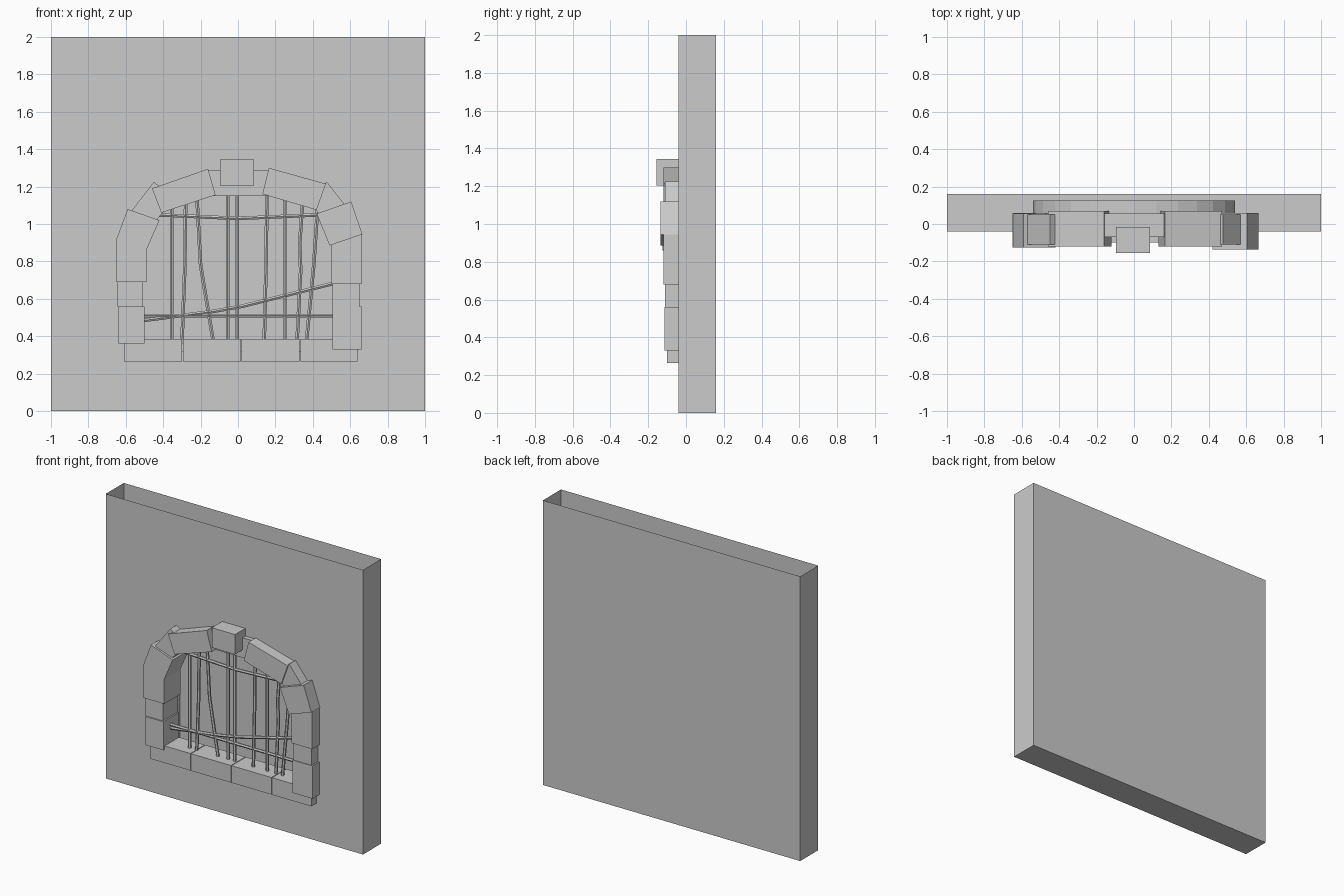
import bpy, bmesh, math
from mathutils import Vector

if "Cube" in bpy.data.objects:
    bpy.data.objects.remove(bpy.data.objects["Cube"])


def prism(name, pts, y0, y1):
    """Extrude an x/z outline from y0 to y1."""
    bm = bmesh.new()
    a = [bm.verts.new((x, y0, z)) for x, z in pts]
    b = [bm.verts.new((x, y1, z)) for x, z in pts]
    bm.faces.new(a)
    bm.faces.new(b[::-1])
    n = len(pts)
    for i in range(n):
        j = (i + 1) % n
        bm.faces.new((a[i], b[i], b[j], a[j]))
    bmesh.ops.recalc_face_normals(bm, faces=bm.faces)
    me = bpy.data.meshes.new(name)
    bm.to_mesh(me)
    bm.free()
    ob = bpy.data.objects.new(name, me)
    bpy.context.collection.objects.link(ob)
    return ob


def block(name, x0, x1, z0, z1, y0, y1=0.06):
    return prism(name, [(x0, z0), (x1, z0), (x1, z1), (x0, z1)], y0, y1)


def rod(name, pts, y=-0.03, r=0.011, sides=6):
    """Bent iron bar following x/z points."""
    bm = bmesh.new()
    rings = []
    ps = [Vector((x, y, z)) for x, z in pts]
    d = (ps[-1] - ps[0]).normalized()
    u = Vector((0, 1, 0))
    v = d.cross(u)
    for p in ps:
        rings.append([bm.verts.new(p + r * (math.cos(t) * u + math.sin(t) * v))
                      for t in (2 * math.pi * k / sides for k in range(sides))])
    for a, b in zip(rings, rings[1:]):
        for i in range(sides):
            j = (i + 1) % sides
            bm.faces.new((a[i], a[j], b[j], b[i]))
    bm.faces.new(rings[0])
    bm.faces.new(rings[-1])
    bmesh.ops.recalc_face_normals(bm, faces=bm.faces)
    me = bpy.data.meshes.new(name)
    bm.to_mesh(me)
    bm.free()
    bpy.context.collection.objects.link(bpy.data.objects.new(name, me))


# Wall with arched niche, open on top
wall = block("wall", -1, 1, 0, 2, -0.04, 0.16)
arch = [(-0.54, 0.32), (0.54, 0.32)]
arch += [(0.54 * math.cos(math.pi * k / 14), 0.84 + 0.38 * math.sin(math.pi * k / 14))
         for k in range(15)]
cutter = prism("niche_cutter", arch, -0.3, 0.125)
mod = wall.modifiers.new("niche", 'BOOLEAN')
mod.operation = 'DIFFERENCE'
mod.solver = 'EXACT'
mod.object = cutter
bpy.context.view_layer.objects.active = wall
bpy.ops.object.modifier_apply(modifier="niche")
bpy.data.objects.remove(cutter)
bm = bmesh.new()
bm.from_mesh(wall.data)
top = [f for f in bm.faces if f.calc_center_median().z > 1.99]
bmesh.ops.delete(bm, geom=top, context='FACES')
bm.to_mesh(wall.data)
bm.free()

# Sill stones
for i, (x0, x1) in enumerate([(-0.61, -0.30), (-0.295, 0.015), (0.02, 0.33), (0.335, 0.64)]):
    block(f"sill_stone_{i + 1}", x0, x1, 0.265, 0.385, -0.10)

# Side columns
block("left_stone_low", -0.64, -0.50, 0.36, 0.56, -0.115)
block("left_stone_mid", -0.645, -0.51, 0.56, 0.69, -0.105)
block("left_stone_high", -0.65, -0.49, 0.69, 0.925, -0.12)
block("right_stone_low", 0.505, 0.66, 0.33, 0.56, -0.115)
block("right_stone_mid", 0.505, 0.65, 0.56, 0.68, -0.11)
block("right_stone_high", 0.50, 0.66, 0.68, 0.95, -0.12)

# Arch stones
prism("left_shoulder_stone", [(-0.59, 1.08), (-0.42, 1.02), (-0.49, 0.86), (-0.65, 0.92)], -0.125, 0.055)
prism("right_shoulder_stone", [(0.42, 1.055), (0.605, 1.12), (0.665, 0.945), (0.49, 0.885)], -0.135, 0.06)
prism("left_haunch_stone", [(-0.45, 1.225), (-0.57, 1.07), (-0.46, 0.99), (-0.34, 1.14)], -0.11, 0.05)
prism("right_haunch_stone", [(0.475, 1.225), (0.59, 1.08), (0.48, 1.0), (0.36, 1.14)], -0.11, 0.05)
prism("left_arch_stone", [(-0.46, 1.19), (-0.16, 1.295), (-0.12, 1.155), (-0.41, 1.06)], -0.12, 0.07)
prism("right_arch_stone", [(0.165, 1.30), (0.47, 1.215), (0.42, 1.075), (0.13, 1.16)], -0.12, 0.07)
block("crown_stone", -0.16, 0.16, 1.15, 1.29, -0.07, 0.055)
block("keystone", -0.095, 0.085, 1.205, 1.345, -0.155, -0.015)

# Bent iron bars
bars = [
    [(-0.355, 0.36), (-0.355, 1.09)],
    [(-0.30, 0.36), (-0.285, 0.75), (-0.28, 1.12)],
    [(-0.13, 0.36), (-0.20, 0.78), (-0.22, 1.15)],
    [(-0.055, 0.36), (-0.055, 1.17)],
    [(-0.005, 0.36), (-0.005, 1.17)],
    [(0.14, 0.36), (0.15, 0.80), (0.155, 1.17)],
    [(0.25, 0.36), (0.25, 1.14)],
    [(0.315, 0.36), (0.335, 0.75), (0.33, 0.90), (0.345, 1.11)],
    [(0.365, 0.36), (0.405, 0.78), (0.425, 1.08)],
    [(-0.54, 0.51), (0.54, 0.51)],
    [(-0.54, 0.48), (-0.15, 0.53), (0.02, 0.56), (0.54, 0.69)],
    [(-0.46, 1.05), (0.0, 1.03), (0.46, 1.05)],
]
for i, p in enumerate(bars):
    rod(f"iron_bar_{i + 1}", p)
